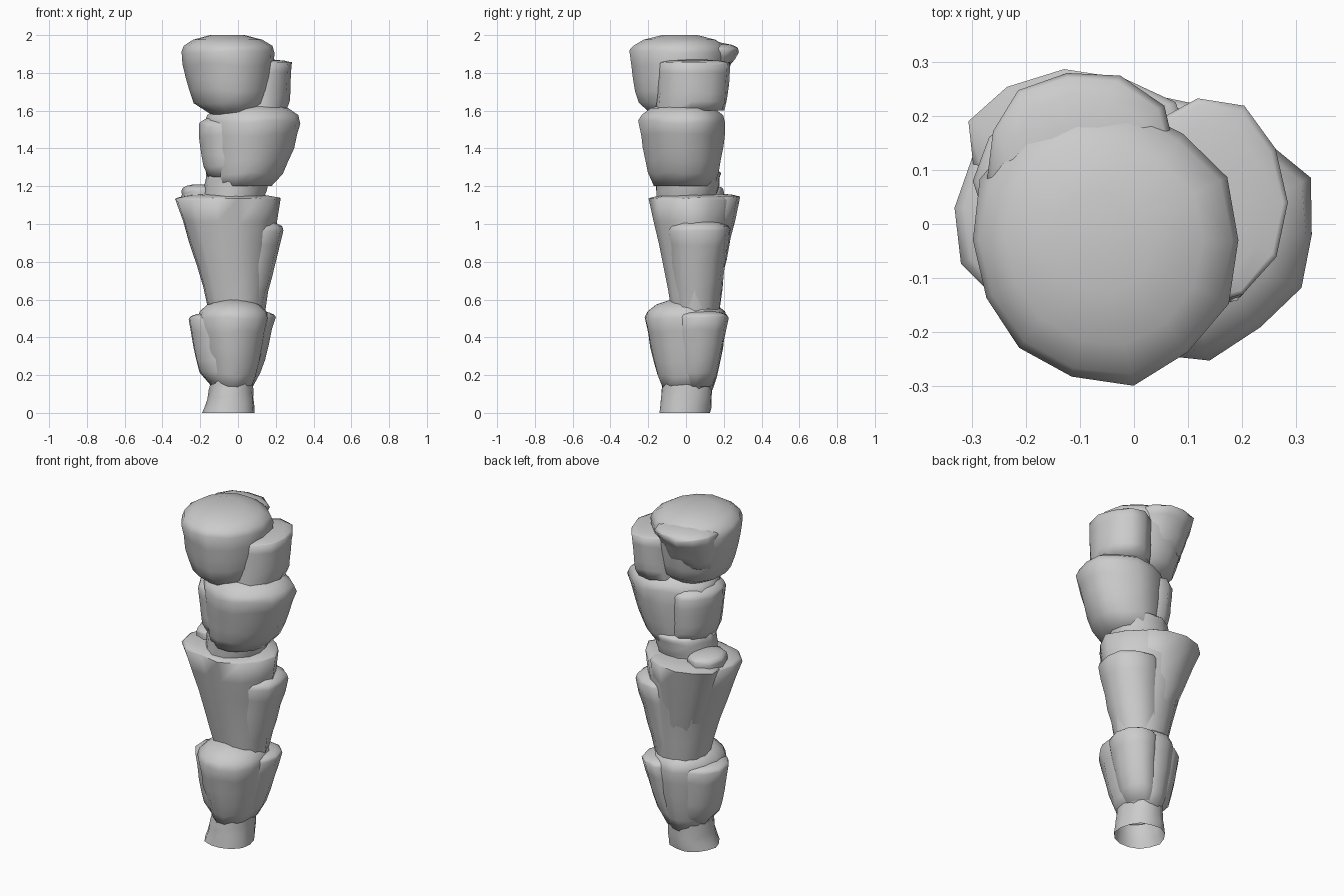
import bpy
import bmesh
import math
import random
from mathutils import Vector

random.seed(7)

cube = bpy.data.objects.get("Cube")
if cube:
    bpy.data.objects.remove(cube, do_unlink=True)

stone = bpy.data.materials.new("grey stone")
grey = (.6, .6, .6, 1)
stone.diffuse_color = grey
stone.use_nodes = True
stone.node_tree.nodes["Principled BSDF"].inputs["Base Color"].default_value = grey

WALL_STEPS = 5
CROWN_ANGLES = (.35, .75, 1.2)


def add_ring(bm, centre, radii, height, ridges, chipping):
    """Add one chipped ring of vertices."""
    ring = []
    for i, ridge in enumerate(ridges):
        angle = math.tau * i / len(ridges)
        reach = ridge + random.uniform(-chipping, chipping)
        x = centre.x + radii.x * reach * math.cos(angle)
        y = centre.y + radii.y * reach * math.sin(angle)
        ring.append(bm.verts.new((x, y, height + chipping * random.uniform(-.5, .5))))
    return ring


def rock(name, bottom, top, foot_centre, foot_radii, rim_centre, rim_radii,
         curve=1, crown=.02, sides=14):
    """Loft a weathered stone that swells from foot to rim and closes in a low crown."""
    bm = bmesh.new()
    ridges = [random.uniform(.95, 1.05) for side in range(sides)]
    foot_centre, rim_centre = Vector(foot_centre), Vector(rim_centre)
    foot_radii, rim_radii = Vector(foot_radii), Vector(rim_radii)

    # Flaring wall
    rings = []
    for step in range(WALL_STEPS + 1):
        rise = step / WALL_STEPS
        swell = rise ** curve
        rings.append(add_ring(
            bm,
            foot_centre.lerp(rim_centre, swell),
            foot_radii.lerp(rim_radii, swell),
            bottom + (top - bottom) * rise,
            ridges,
            chipping=.02 if step else 0))

    # Rounded crown
    for angle in CROWN_ANGLES:
        lift = math.sin(angle) / math.sin(CROWN_ANGLES[-1])
        rings.append(add_ring(bm, rim_centre, rim_radii * math.cos(angle),
                              top + crown * lift, ridges, chipping=0))

    for low, high in zip(rings, rings[1:]):
        for i in range(sides):
            j = (i + 1) % sides
            bm.faces.new((low[i], low[j], high[j], high[i]))
    bm.faces.new(rings[-1])
    # The stone on the ground is hollow underneath
    if bottom > 0:
        bm.faces.new(reversed(rings[0]))

    mesh = bpy.data.meshes.new(name)
    bm.to_mesh(mesh)
    bm.free()
    mesh.materials.append(stone)
    body = bpy.data.objects.new(name, mesh)
    bpy.context.collection.objects.link(body)
    bpy.ops.object.select_all(action="DESELECT")
    body.select_set(True)
    bpy.context.view_layer.objects.active = body
    bpy.ops.object.shade_smooth_by_angle(angle=math.radians(75))


# Bottom stone on its narrow foot, with a bulge on either side
rock("base_foot", bottom=0, top=.2,
     foot_centre=(-.05, -.01), foot_radii=(.14, .14),
     rim_centre=(-.03, .01), rim_radii=(.11, .14), curve=.7)
rock("base_stone", bottom=.12, top=.5,
     foot_centre=(-.03, .01), foot_radii=(.1, .13),
     rim_centre=(-.02, 0), rim_radii=(.19, .22), curve=.7, crown=.1)
rock("base_right_bulge", bottom=.14, top=.5,
     foot_centre=(-.06, 0), foot_radii=(.08, .1),
     rim_centre=(-.12, .01), rim_radii=(.14, .16), curve=.4, crown=.03, sides=11)
rock("base_left_bulge", bottom=.14, top=.51,
     foot_centre=(0, .05), foot_radii=(.08, .09),
     rim_centre=(.07, .08), rim_radii=(.13, .15), curve=.7, crown=.03, sides=11)

# Tall flared stone, its back and left bulges and the knob on its rim
rock("flared_stone", bottom=.54, top=1.13,
     foot_centre=(-.01, .05), foot_radii=(.15, .13),
     rim_centre=(-.06, .03), rim_radii=(.28, .23), curve=1.1, crown=.03)
rock("flared_back_bulge", bottom=.6, top=1.14,
     foot_centre=(-.02, .07), foot_radii=(.1, .1),
     rim_centre=(-.1, .15), rim_radii=(.21, .14), sides=11)
rock("flared_left_bulge", bottom=.55, top=.97,
     foot_centre=(.02, .05), foot_radii=(.12, .12),
     rim_centre=(.08, .06), rim_radii=(.17, .17), crown=.05, sides=11)
rock("rim_knob", bottom=1.1, top=1.18,
     foot_centre=(-.2, .08), foot_radii=(.1, .12),
     rim_centre=(-.2, .08), rim_radii=(.1, .12), crown=.03, sides=8)

# Rounded third stone on its neck, with a bulge on its right side
rock("round_neck", bottom=1.12, top=1.27,
     foot_centre=(-.03, 0), foot_radii=(.16, .16),
     rim_centre=(0, .01), rim_radii=(.17, .18))
rock("round_stone", bottom=1.2, top=1.54,
     foot_centre=(.02, -.01), foot_radii=(.16, .16),
     rim_centre=(.08, -.02), rim_radii=(.26, .23), curve=.6, crown=.1)
rock("round_right_bulge", bottom=1.25, top=1.52,
     foot_centre=(-.04, 0), foot_radii=(.12, .15),
     rim_centre=(-.07, 0), rim_radii=(.14, .18), curve=.4, crown=.05, sides=11)

# Top stone with its domed crown, the back overhang and the block beside it
rock("top_stone", bottom=1.57, top=1.91,
     foot_centre=(-.02, -.04), foot_radii=(.11, .13),
     rim_centre=(-.06, -.03), rim_radii=(.25, .26), curve=.3, crown=.09)
rock("top_back_overhang", bottom=1.72, top=1.92,
     foot_centre=(-.1, .08), foot_radii=(.14, .1),
     rim_centre=(-.1, .13), rim_radii=(.18, .16), crown=.04, sides=11)
rock("top_left_block", bottom=1.6, top=1.85,
     foot_centre=(.12, .02), foot_radii=(.14, .18),
     rim_centre=(.14, .04), rim_radii=(.15, .19), curve=.4, sides=11)
